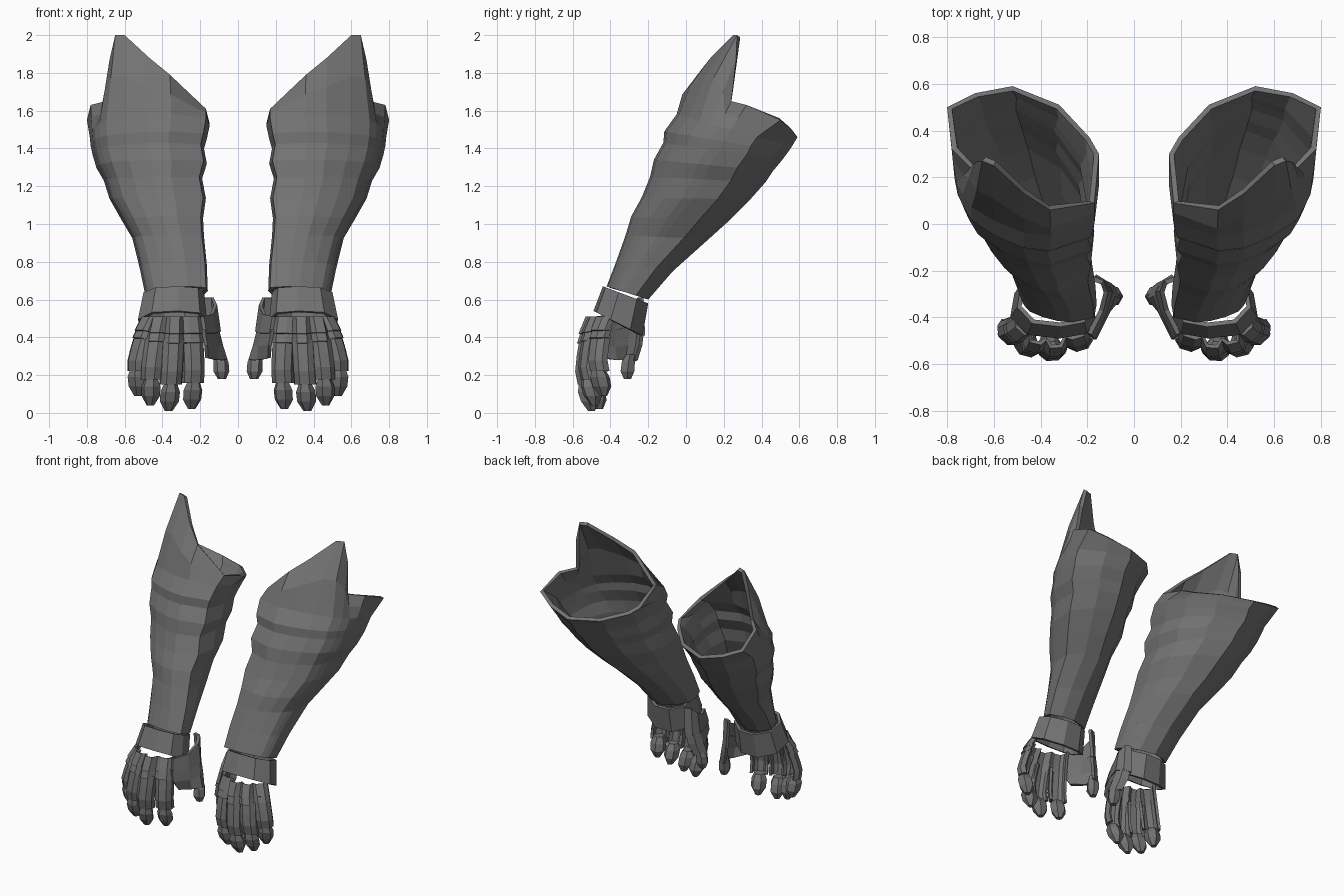
import bpy, bmesh
from math import sin, cos, pi, radians
from mathutils import Vector

if "Cube" in bpy.data.objects:
    bpy.data.objects.remove(bpy.data.objects["Cube"])

STEEL = bpy.data.materials.new("dark_steel")
STEEL.diffuse_color = (.17, .17, .17, 1)
STEEL.use_nodes = True
STEEL.node_tree.nodes["Principled BSDF"].inputs["Base Color"].default_value = STEEL.diffuse_color


def loft(name, rings, closed=True, thick=0.0, offset=-1.0, caps=False):
    """Skin rings of points, optionally thicken, then mirror to the other arm."""
    bm = bmesh.new()
    rows = [[bm.verts.new(p) for p in r] for r in rings]
    n = len(rows[0])
    for a, b in zip(rows, rows[1:]):
        for i in range(n if closed else n - 1):
            j = (i + 1) % n
            bm.faces.new((a[i], a[j], b[j], b[i]))
    if caps:
        bm.faces.new(rows[0])
        bm.faces.new(rows[-1])
        bmesh.ops.recalc_face_normals(bm, faces=bm.faces)
    me = bpy.data.meshes.new(name)
    bm.to_mesh(me)
    bm.free()
    me.materials.append(STEEL)
    ob = bpy.data.objects.new(name, me)
    bpy.context.collection.objects.link(ob)
    if thick:
        s = ob.modifiers.new("thickness", 'SOLIDIFY')
        s.thickness, s.offset = thick, offset
    m = ob.modifiers.new("other_arm", 'MIRROR')
    m.use_mirror_merge = False
    return ob


def ring(shape, yf, zf, yb, zb, xi, xo):
    """Place a unit outline on a slanted plane: front y/z, back y/z, x range."""
    return [Vector((xi + (xo - xi) * u, yf + (yb - yf) * v, zf + (zb - zf) * v))
            for u, v in shape]


# Forearm guard: slanted rings ending in an elbow rim with a tall spike
ARM = [(.03, .09), (.32, 0), (.5, .02), (.7, .1), (.86, .2), (.92, .29), (.96, .37), (.98, .47),
       (1, .7), (.8, .92), (.55, 1), (.25, .85), (.05, .6), (0, .35)]
SPECS = [(-.42, .67, -.20, .60, .16, .49), (-.37, .80, -.07, .75, .165, .52),
         (-.32, .94, .12, .92, .18, .56), (-.29, 1.04, .22, 1.01, .185, .615),
         (-.235, 1.14, .34, 1.13, .17, .68), (-.19, 1.25, .42, 1.22, .19, .71),
         (-.17, 1.34, .46, 1.28, .165, .75), (-.12, 1.43, .51, 1.34, .18, .77),
         (-.115, 1.49, .54, 1.38, .165, .78), (-.05, 1.58, .56, 1.41, .15, .785)]
RIM = [(.17, .09, 1.61), (.36, .06, 1.79), (.47, .13, 1.88), (.60, .25, 2.0),
       (.65, .27, 2.0), (.68, .265, 1.87), (.70, .24, 1.65), (.78, .32, 1.63), (.80, .50, 1.55),
       (.68, .56, 1.50), (.52, .59, 1.46), (.32, .51, 1.47), (.19, .37, 1.50), (.15, .30, 1.53)]
rings = [ring(ARM, *s) for s in SPECS]
rim = [Vector(p) for p in RIM]
mid = [a.lerp(b, .5) for a, b in zip(rings[-1], rim)]
for i in (1, 2, 3, 4):
    mid[i].y -= .025
loft("forearm_guard", rings + [mid, rim], thick=.025)

# Wrist cuff
CUFF = [(0, .35), (.1, .08), (.42, 0), (.8, .06), (1, .35), (.95, .75), (.65, 1), (.3, 1), (.05, .75)]
loft("wrist_cuff", [ring(CUFF, -.49, .54, -.23, .41, .165, .53),
                    ring(CUFF, -.44, .67, -.20, .58, .18, .50)], thick=.02)

# Hand: knuckle plates run across all four fingers, then a long plate and tip each
SECTION = [(-.06, .06), (-.055, .026), (-.026, 0), (.026, 0), (.055, .026), (.06, .06)]
# name, x at knuckle, x at tip, front y, drop offset, turn outward
FINGERS = [("index", .222, .22, -.54, .01, -18), ("middle", .33, .355, -.585, 0, -4),
           ("ring", .437, .475, -.565, .03, 14), ("little", .525, .575, -.50, .08, 42)]


def section(finger, z, d, pts):
    """Finger cross-section at height z, set back by d."""
    _, x0, x1, y, dz, turn = finger
    a, t = radians(turn), (.51 - z) / .4
    out, back = Vector((cos(a), sin(a), 0)), Vector((-sin(a), cos(a), 0))
    c = Vector((x0 + (x1 - x0) * t, y, z + dz * t))
    return [c + out * u + back * (d + v) for u, v in pts]


for part, path in {"hand_plate": [(.42, .018), (.51, .055)],
                   "knuckle_plate": [(.37, .01), (.435, .032)]}.items():
    rows = []
    for z, d in path:
        row = []
        for k, f in enumerate(FINGERS):
            pts = SECTION[0 if k == 0 else 2:6 if k == 3 else 4]
            row += section(f, z, d, pts)
            if k < 3:  # valley between neighbouring fingers
                row.append((section(f, z, d, [(.055, .03)])[0]
                            + section(FINGERS[k + 1], z, d, [(-.055, .03)])[0]) / 2)
        rows.append(row)
    loft(part, rows, closed=False, thick=.018)

for f in FINGERS:
    path = [(.15, .014), (.22, 0), (.30, .008), (.385, .022)]
    loft(f[0] + "_finger_plate", [section(f, z, d, SECTION) for z, d in path],
         closed=False, thick=.018)
    tip = []
    for z, d, r in [(.01, .085, .02), (.06, .075, .05), (.11, .06, .052), (.15, .05, .036)]:
        pts = [(r * cos(k * pi / 3), r * sin(k * pi / 3)) for k in range(6)]
        row = section(f, z, d, pts)
        lift = f[4] * (1 - (.51 - z) / .4)  # keep tip length constant
        tip.append([p + Vector((0, 0, lift)) for p in row])
    loft(f[0] + "_tip", tip, caps=True)

# Thumb: two layered web plates from index finger to thumb, and a faceted tip
loft("thumb_base_plate",
     [[(.175, -.49, .42), (.125, -.38, .42), (.10, -.29, .43), (.125, -.25, .42), (.165, -.225, .41)],
      [(.19, -.47, .51), (.14, -.37, .52), (.12, -.29, .57), (.135, -.25, .61), (.175, -.235, .61)]],
     closed=False, thick=.02, offset=0)
loft("thumb_web_plate",
     [[(.165, -.44, .29), (.11, -.37, .28), (.065, -.32, .28), (.08, -.28, .27), (.12, -.265, .28)],
      [(.17, -.49, .36), (.115, -.38, .35), (.09, -.31, .36), (.105, -.26, .36), (.15, -.24, .36)],
      [(.185, -.49, .44), (.13, -.38, .44), (.115, -.29, .46), (.13, -.25, .46), (.165, -.23, .45)]],
     closed=False, thick=.02, offset=0)
loft("thumb_tip", [[Vector((x + r * cos(k * pi / 3), y + r * sin(k * pi / 3), z)) for k in range(6)]
                   for x, y, z, r in [(.085, -.31, .18, .022), (.088, -.31, .22, .042),
                                      (.09, -.305, .27, .04), (.10, -.295, .31, .025)]], caps=True)
